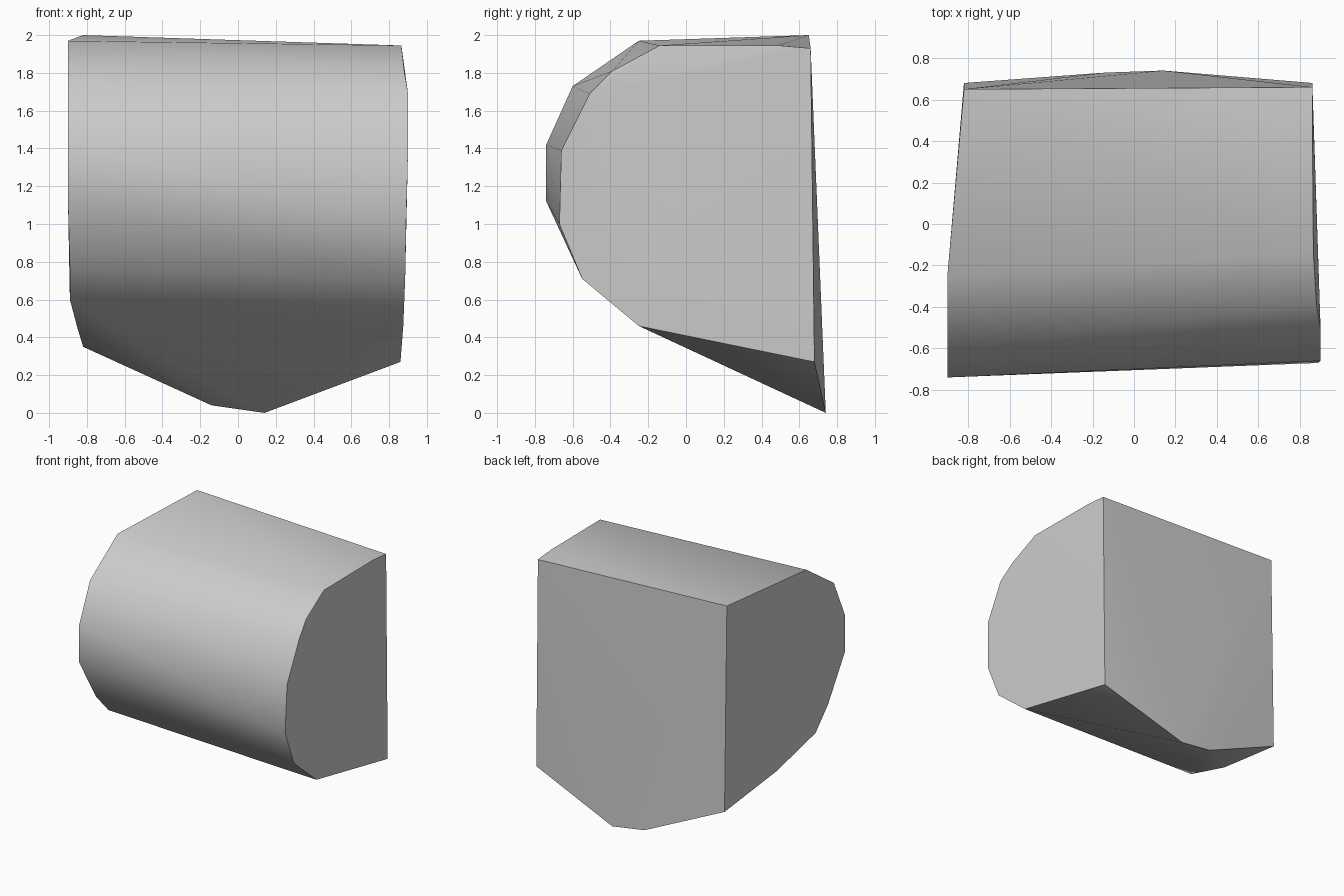
import bpy
import bmesh
import math

# Remove the default object
default = bpy.data.objects.get("Cube")
if default:
    bpy.data.objects.remove(default, do_unlink=True)


def make_material(name, colour):
    material = bpy.data.materials.new(name)
    material.use_nodes = True
    material.diffuse_color = colour
    shader = material.node_tree.nodes["Principled BSDF"]
    shader.inputs["Base Color"].default_value = colour
    return material


def make_hull(name, points, material):
    """Build one closed convex block around the given corner points."""
    bm = bmesh.new()
    for point in points:
        bm.verts.new(point)
    result = bmesh.ops.convex_hull(bm, input=bm.verts[:])
    loose = [item for item in result["geom_interior"]
             if isinstance(item, bmesh.types.BMVert)]
    bmesh.ops.delete(bm, geom=loose, context="VERTS")
    bmesh.ops.dissolve_limit(bm, angle_limit=math.radians(1),
                             verts=bm.verts[:], edges=bm.edges[:])
    bmesh.ops.recalc_face_normals(bm, faces=bm.faces[:])
    mesh = bpy.data.meshes.new(name)
    bm.to_mesh(mesh)
    bm.free()
    mesh.materials.append(material)
    block = bpy.data.objects.new(name, mesh)
    bpy.context.collection.objects.link(block)
    return block


# Left end outline, from the top back corner round the front to the bottom
left_end = [
    (.86, .66, 1.93), (.86, .49, 1.945), (.865, -.14, 1.945),
    (.88, -.39, 1.81), (.9, -.51, 1.69), (.9, -.66, 1.39),
    (.89, -.67, 1), (.885, -.55, .71), (.875, -.25, .46),
    (.86, .68, .27),
]

# Right end outline, in the same order
right_end = [
    (-.82, .65, 2), (-.9, -.25, 1.97), (-.9, -.6, 1.73),
    (-.9, -.74, 1.42), (-.9, -.74, 1.12), (-.89, -.54, .77),
    (-.89, -.38, .6), (-.85, .06, .45), (-.82, .68, .35),
]

# Low point of the back wall
back_keel = [(.14, .74, 0), (-.14, .73, .04)]

grey = make_material("light grey", (.6, .6, .6, 1))
block = make_hull("rounded_block", left_end + right_end + back_keel, grey)

# Smooth the rounded front while keeping the end and back edges crisp
bpy.ops.object.select_all(action="DESELECT")
block.select_set(True)
bpy.context.view_layer.objects.active = block
bpy.ops.object.shade_smooth_by_angle(angle=math.radians(40))
